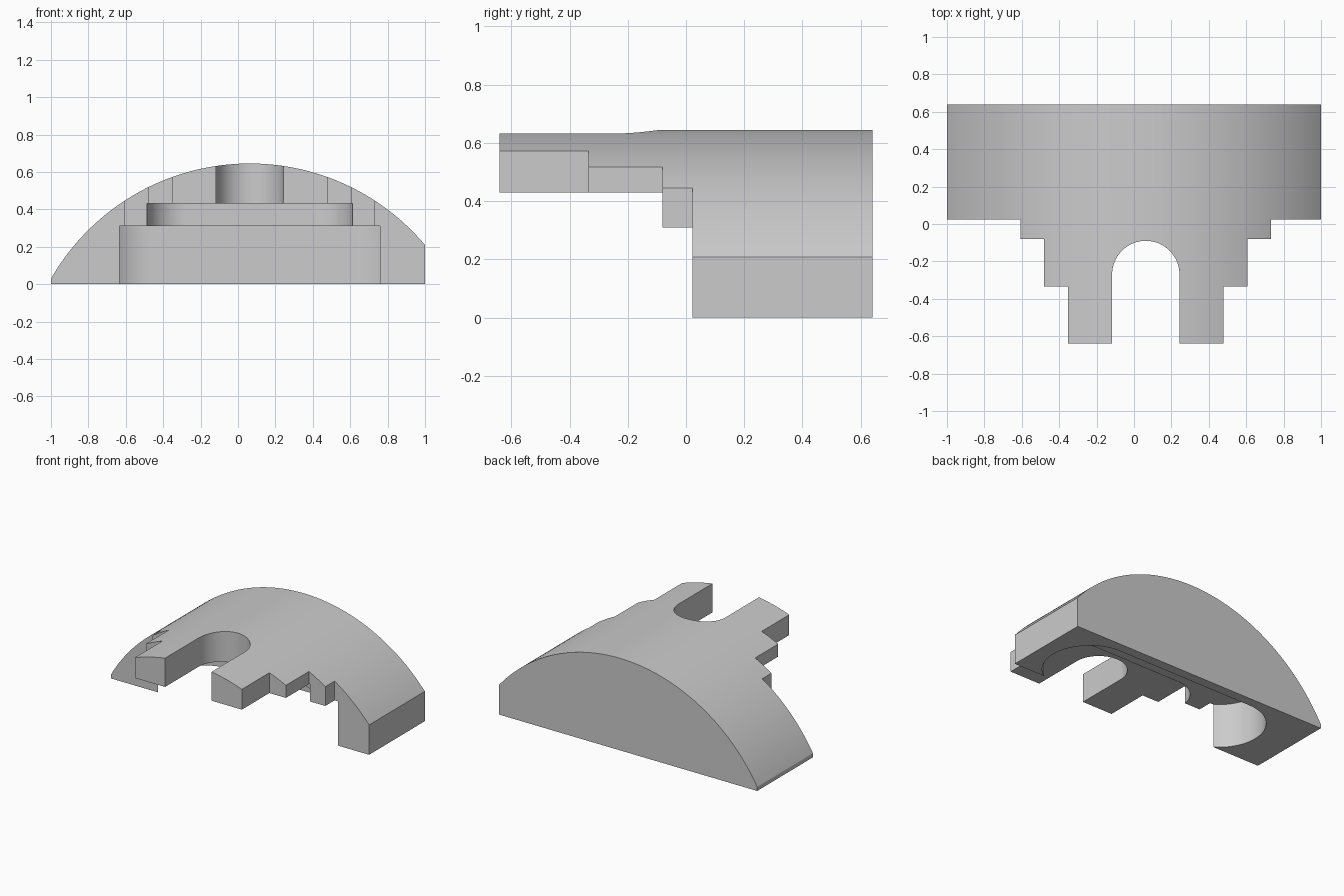
import bpy, bmesh, math

old = bpy.data.objects.get("Cube")
if old:
    bpy.data.objects.remove(old, do_unlink=True)

CX = 0.063  # symmetry axis of the dome and cavities

grey = bpy.data.materials.new("plain grey")
grey.use_nodes = True
grey.diffuse_color = (0.6, 0.6, 0.6, 1)
grey.node_tree.nodes["Principled BSDF"].inputs["Base Color"].default_value = (0.6, 0.6, 0.6, 1)


def prism(name, outline, low, high, upright=False):
    """Extrude a closed outline along z, or along y if upright."""
    bm = bmesh.new()
    place = (lambda a, b: (a, low, b)) if upright else (lambda a, b: (a, b, low))
    face = bm.faces.new([bm.verts.new(place(a, b)) for a, b in outline])
    grown = bmesh.ops.extrude_face_region(bm, geom=[face])["geom"]
    move = (0, high - low, 0) if upright else (0, 0, high - low)
    bmesh.ops.translate(bm, vec=move, verts=[v for v in grown if isinstance(v, bmesh.types.BMVert)])
    bmesh.ops.recalc_face_normals(bm, faces=bm.faces)
    mesh = bpy.data.meshes.new(name)
    bm.to_mesh(mesh)
    bm.free()
    mesh.materials.append(grey)
    obj = bpy.data.objects.new(name, mesh)
    bpy.context.collection.objects.link(obj)
    return obj


def arc(cx, cy, r, start, end, steps):
    angles = [start + (end - start) * i / steps for i in range(steps + 1)]
    return [(cx + r * math.cos(a), cy + r * math.sin(a)) for a in angles]


def pill_opening(half, r, cy, front, reach):
    """Pill-shaped pocket that opens towards the front at y = front."""
    dip = math.asin((front - cy) / r)
    pts = arc(CX + half, cy, r, dip, math.pi / 2, 32)
    pts += arc(CX - half, cy, r, math.pi / 2, math.pi - dip, 32)[0 if half else 1:]
    return pts + [(CX - reach, front), (CX - reach, -0.8), (CX + reach, -0.8), (CX + reach, front)]


def cut(body, tool, operation):
    tool.hide_render = True
    mod = body.modifiers.new("cut", 'BOOLEAN')
    mod.operation, mod.solver, mod.object = operation, 'EXACT', tool
    bpy.context.view_layer.objects.active = body
    bpy.ops.object.modifier_apply(modifier=mod.name)
    bpy.data.objects.remove(tool, do_unlink=True)


# Stepped plan of the body, narrowing towards the front
steps = [(0.415, -0.64), (0.415, -0.335), (0.543, -0.335),
         (0.543, -0.08), (0.67, -0.08), (0.67, 0.023)]
plan = [(CX + w, y) for w, y in steps] + [(1, 0.023), (1, 0.64), (-1, 0.64), (-1, 0.023)]
plan += [(CX - w, y) for w, y in reversed(steps)]
body = prism("domed_body", plan, 0, 1)

# Round the top with a wide cylinder
dome = prism("dome_tool", arc(CX, -0.58, 1.225, 0, math.tau * 255 / 256, 255), -1, 1, True)
cut(body, dome, 'INTERSECT')

# Stacked pockets: wide floor recess, middle recess, through slot
cut(body, prism("floor_tool", pill_opening(0.53, 0.3, 0.272, 0.023, 1.5), -0.2, 0.31), 'DIFFERENCE')
cut(body, prism("middle_tool", pill_opening(0.342, 0.21, -0.11, -0.17, 0.6), 0.2, 0.43), 'DIFFERENCE')
slot = arc(CX, -0.27, 0.18, 0, math.pi, 48) + [(CX - 0.18, -0.8), (CX + 0.18, -0.8)]
cut(body, prism("slot_tool", slot, 0.2, 1), 'DIFFERENCE')

# Smooth the curved walls, keep the edges sharp
bpy.ops.object.select_all(action='DESELECT')
body.select_set(True)
bpy.context.view_layer.objects.active = body
bpy.ops.object.shade_smooth_by_angle(angle=math.radians(30))
